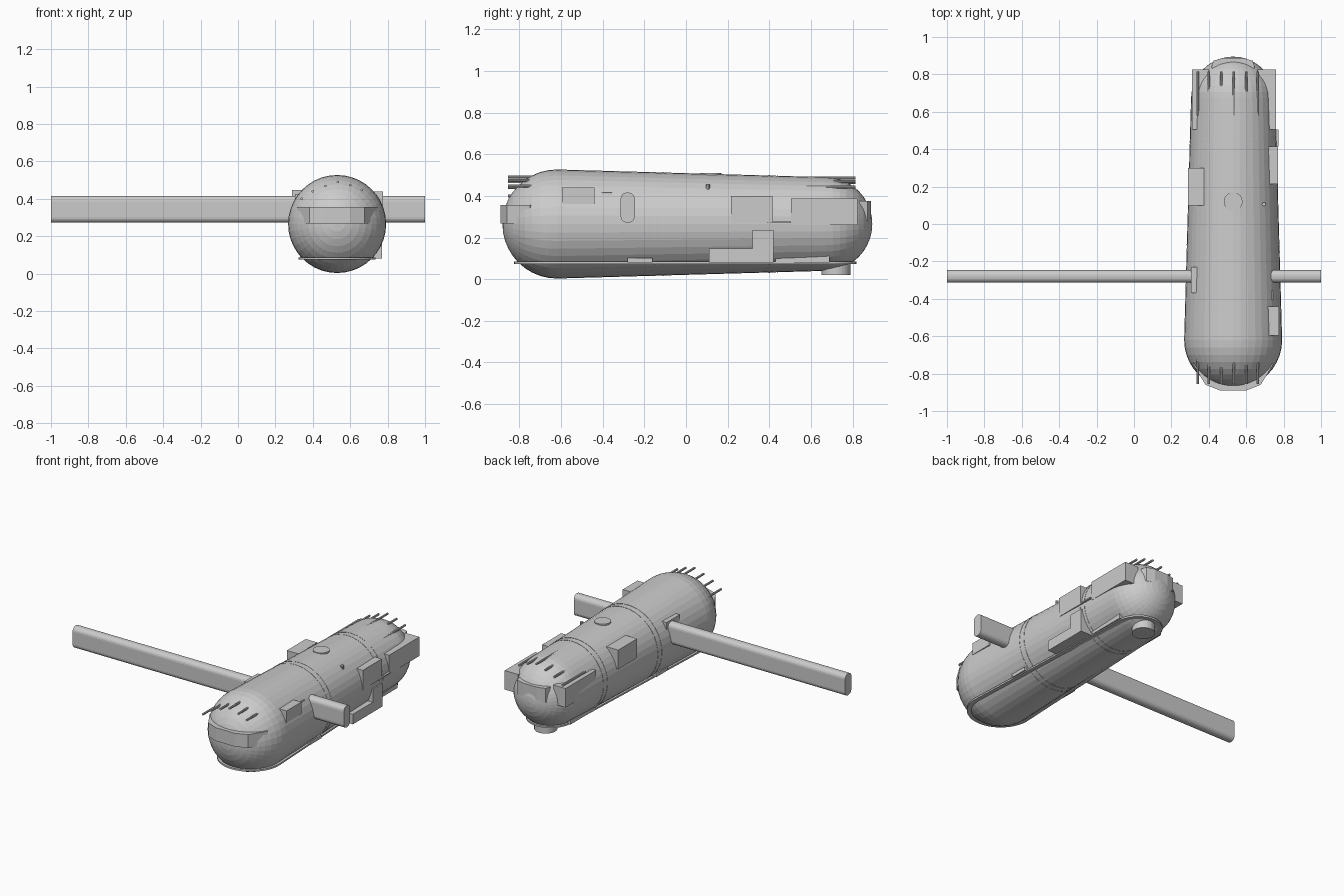
import bpy, bmesh
from math import sin, cos, pi, sqrt
from mathutils import Vector

if "Cube" in bpy.data.objects:
    bpy.data.objects.remove(bpy.data.objects["Cube"])

CX, CZ = 0.53, 0.265          # hull axis
Y0, R0 = -0.62, 0.262         # nose dome centre and radius
Y1, R1 = 0.67, 0.225          # tail dome centre and radius


def finish(name, bm):
    bmesh.ops.recalc_face_normals(bm, faces=bm.faces)
    me = bpy.data.meshes.new(name)
    bm.to_mesh(me)
    bm.free()
    ob = bpy.data.objects.new(name, me)
    bpy.context.collection.objects.link(ob)
    return ob


def prism(name, pts, to3d, a, b):
    """Extrude a 2D outline between a and b; to3d maps (u, v, w) to xyz."""
    bm = bmesh.new()
    lo = [bm.verts.new(to3d(u, v, a)) for u, v in pts]
    hi = [bm.verts.new(to3d(u, v, b)) for u, v in pts]
    n = len(pts)
    bm.faces.new(lo)
    bm.faces.new(hi)
    for i in range(n):
        bm.faces.new((lo[i], lo[(i + 1) % n], hi[(i + 1) % n], hi[i]))
    return finish(name, bm)


along_x = lambda u, v, w: (w, u, v)
along_y = lambda u, v, w: (u, w, v)
along_z = lambda u, v, w: (u, v, w)


def box(name, x, y, z):
    pts = [(x[0], y[0]), (x[1], y[0]), (x[1], y[1]), (x[0], y[1])]
    return prism(name, pts, along_z, *z)


def circle(cx, cy, r, n):
    return [(cx + r * cos(2 * pi * i / n), cy + r * sin(2 * pi * i / n)) for i in range(n)]


def hull_r(y):
    """Radius of the hull at station y."""
    if y < Y0:
        return sqrt(max(0, R0 ** 2 - (y - Y0) ** 2))
    if y > Y1:
        return sqrt(max(0, R1 ** 2 - (y - Y1) ** 2))
    return R0 + (R1 - R0) * (y - Y0) / (Y1 - Y0)


def lathe(name, profile, seg=40):
    """Revolve (y, r) pairs round the hull axis."""
    bm = bmesh.new()
    rings = []
    for y, r in profile:
        if r < 1e-4:
            rings.append([bm.verts.new((CX, y, CZ))] * seg)
        else:
            rings.append([bm.verts.new((CX + r * cos(2 * pi * i / seg), y, CZ + r * sin(2 * pi * i / seg)))
                          for i in range(seg)])
    for a, b in zip(rings, rings[1:]):
        for i in range(seg):
            j = (i + 1) % seg
            bm.faces.new(list(dict.fromkeys((a[i], a[j], b[j], b[i]))))
    return finish(name, bm)


# Hull: tapered capsule with domed ends
N = 10
hull = [(Y0 - R0 * cos(pi / 2 * i / N), R0 * sin(pi / 2 * i / N)) for i in range(N + 1)]
hull += [(Y1 + R1 * sin(pi / 2 * i / N), R1 * cos(pi / 2 * i / N)) for i in range(N + 1)]
lathe("hull", hull)

# Thin seam bands round the hull
for k, y in enumerate((-0.15, -0.11, 0.40, 0.44)):
    lathe(f"seam_{k}", [(y - .003, hull_r(y) - .01), (y - .003, hull_r(y) + .0015),
                        (y + .003, hull_r(y) + .0015), (y + .003, hull_r(y) - .01)])

# Cross beam with rounded edges
by, bz, hw, hh, cr = -0.28, 0.344, 0.034, 0.072, 0.03
beam = []
for q, (sy, sz) in enumerate(((1, 1), (-1, 1), (-1, -1), (1, -1))):
    for i in range(6):
        a = pi / 2 * (q + i / 5)
        beam.append((by + sy * (hw - cr) + cr * cos(a), bz + sz * (hh - cr) + cr * sin(a)))
prism("cross_beam", beam, along_x, -1, 1)

# Front visor and tail visor
visor = [(-.215, -.75), (-.147, -.86), (-.07, -.89), (.07, -.89), (.147, -.86), (.215, -.75), (.15, -.65), (-.15, -.65)]
prism("front_visor", [(CX + u, v) for u, v in visor], along_z, .268, .357)
tail = [(-.115, .84), (-.105, .873), (-.05, .888), (.05, .888), (.105, .873), (.115, .84), (.1, .78), (-.1, .78)]
prism("tail_visor", [(CX + u, v) for u, v in tail], along_z, .28, .375)

# Thruster rods above both ends
rods = [(-.19, .40), (-.13, .44), (-.063, .468), (.004, .49), (.07, .473), (.132, .447)]
for k, (dx, z) in enumerate(rods):
    prism(f"front_rod_{k}", circle(CX + dx, z, .007, 8), along_y, -.855, -.72)
    prism(f"rear_rod_{k}", circle(CX + dx, z - .004, .007, 8), along_y, .58, .815)

# Equipment boxes on the right side
box("right_front_box", (.66, .775), (-.595, -.44), (.36, .44))
box("right_mid_box", (.66, .77), (.215, .415), (.27, .40))
box("right_rear_box", (.66, .76), (.505, .825), (.26, .387))
box("right_link", (.72, .772), (.415, .505), (.27, .278))
box("right_upper_trim", (.68, .742), (-.405, -.355), (.405, .416))
prism("right_lower_bracket", [(.11, .08), (.42, .08), (.42, .235), (.32, .235), (.32, .147), (.11, .147)],
      along_x, .62, .77)

# Equipment boxes on the left side
box("left_mid_box", (.29, .375), (.10, .30), (.32, .448))
box("left_beam_root", (.305, .345), (-.37, -.23), (.28, .425))
box("left_rear_box", (.31, .40), (.505, .825), (.26, .387))

# Keel plate following the hull section at its height
def half(y, r_extra=.02, h=CZ - .08):
    return sqrt(max(0, hull_r(y) ** 2 - h * h)) + r_extra

w0, w1 = half(Y0), half(Y1)
keel = [(CX + w0 * cos(a), Y0 + w0 * sin(a)) for a in (pi + pi * i / 20 for i in range(21))]
keel += [(CX + w1 * cos(a), Y1 + w1 * sin(a)) for a in (pi * i / 20 for i in range(21))]
prism("keel_plate", keel, along_z, .074, .085)

# Small fairings resting on the keel plate
for s in (-1, 1):
    box("rear_keel_fairing", sorted((CX + s * .10, CX + s * .162)), (.43, .69), (.08, .115))
    box("mid_keel_fairing", sorted((CX + s * .12, CX + s * .198)), (-.28, -.16), (.08, .102))

# Belly pod, top hatch and a side nub
prism("belly_pod", circle(CX, .72, .07, 28), along_z, .02, .09)
prism("top_hatch", circle(CX, .12, .05, 24), along_z, .48, .511)
prism("side_nub", circle(.695, .105, .01, 10), along_z, .42, .455)
